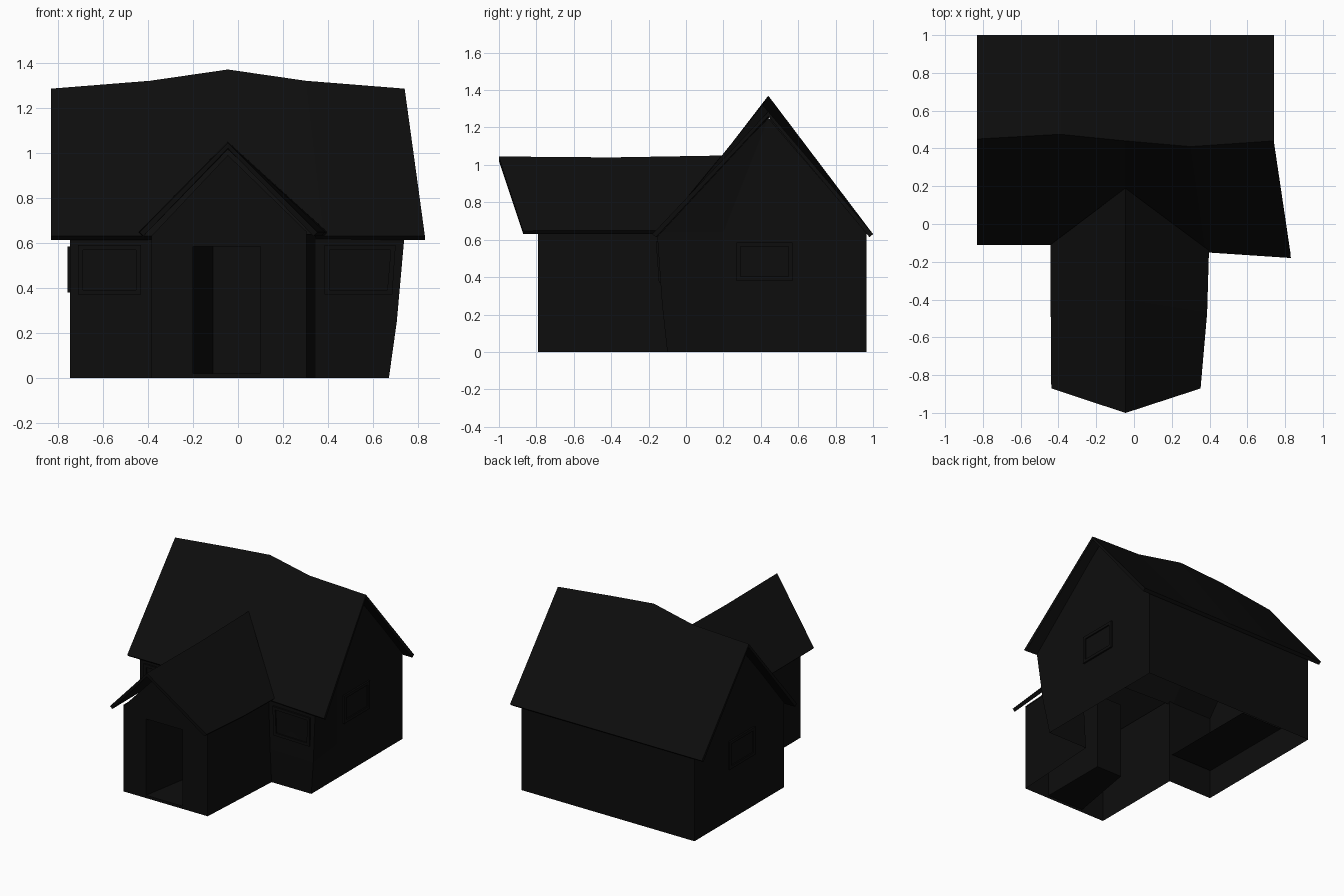
import bpy, bmesh
from mathutils import Vector

if "Cube" in bpy.data.objects:
    bpy.data.objects.remove(bpy.data.objects["Cube"])

mat = bpy.data.materials.new("dark")
mat.diffuse_color = (0.004, 0.004, 0.004, 1)
mat.use_nodes = True
mat.node_tree.nodes["Principled BSDF"].inputs["Base Color"].default_value = mat.diffuse_color


def make(name, verts, faces, thick=0):
    me = bpy.data.meshes.new(name)
    me.from_pydata(verts, [], faces)
    bm = bmesh.new()
    bm.from_mesh(me)
    bm.normal_update()
    bm.to_mesh(me)
    bm.free()
    me.materials.append(mat)
    ob = bpy.data.objects.new(name, me)
    bpy.context.collection.objects.link(ob)
    if thick:
        m = ob.modifiers.new("thickness", 'SOLIDIFY')
        m.thickness, m.offset = thick, -1
    return ob


def roof(name, rows, thick):
    # rows of equal length, stitched together into a sheet
    n = len(rows[0])
    verts = [p for r in rows for p in r]
    faces = [(r * n + i, r * n + i + 1, (r + 1) * n + i + 1, (r + 1) * n + i)
             for r in range(len(rows) - 1) for i in range(n - 1)]
    make(name, verts, faces, thick)


# Main roof with a raised, slightly crooked ridge
front = [(-.83, -.11, .63), (-.42, -.11, .63), (-.045, -.13, .63), (.38, -.15, .63), (.83, -.18, .63)]
ridge = [(-.83, .45, 1.285), (-.39, .475, 1.32), (-.045, .44, 1.37), (.30, .41, 1.32), (.74, .44, 1.285)]
back = [(x, 1.0, .63) for x in (-.83, -.39, -.045, .30, .74)]
roof("main_roof", [front, ridge, back], .025)

# Porch roof running into the main roof
left = [(-.42, -.87, .63), (-.423, -.47, .63), (-.425, -.11, .63)]
top = [(-.045, -1.0, 1.02), (-.045, -.40, 1.015), (-.045, .19, 1.025)]
right = [(.335, -.87, .63), (.37, -.47, .63), (.38, -.14, .63)]
roof("porch_roof", [right[::-1], top[::-1], left[::-1]], .025)

# Walls: T-shaped outline lofted from the ground to the eaves, open below
base = [(-.745, .965), (-.745, -.08), (-.385, -.08), (-.385, -.79), (.305, -.79),
        (.345, -.10), (.67, -.10), (.67, .20), (.67, .965)]
lean = {5: (0, -.035), 6: (.07, -.055)}
levels = [(0, 0), (.25, .5), (.64, 1)]
verts = []
for z, k in levels:
    for i, (x, y) in enumerate(base):
        dx, dy = lean.get(i, (0, 0))
        verts.append((x + dx * k, y + dy * k, z))
n = len(base)
faces = [(l * n + i, l * n + (i + 1) % n, (l + 1) * n + (i + 1) % n, (l + 1) * n + i)
         for l in range(2) for i in range(n) if i != 3]
t = 2 * n
verts += [(-.745, .45, 1.25), (.67, .44, 1.25)]
L, R = 3 * n, 3 * n + 1
faces += [(t, t + 1, L), (t + 6, t + 7, R), (t + 7, t + 8, R)]
make("walls", verts, faces)

# Porch front wall with a doorway
outline = [(-.385, 0), (-.2, 0), (-.2, .585), (.1, .585), (.1, 0), (.305, 0),
           (.305, .25), (.34, .63), (-.045, .99), (-.385, .63)]
outline[7] = (.305, .65)
make("porch_front", [(x, -.79, z) for x, z in outline], [tuple(range(len(outline)))])

# Doorway passage, narrowing inwards on the left
dv = [(-.2, -.79, .02), (.1, -.79, .02), (.1, -.27, .02), (-.11, -.27, .02)]
dv += [(x, y, .585) for x, y, z in dv]
make("doorway", dv, [(0, 1, 2, 3), (7, 6, 5, 4), (0, 3, 7, 4), (2, 1, 5, 6), (3, 2, 6, 7)])
make("threshold", [(-.2, -.79, 0), (.1, -.79, 0), (.1, -.79, .02), (-.2, -.79, .02)], [(0, 1, 2, 3)])


# Windows: slim raised frame around a pane
def window(name, corners, out):
    out = Vector(out)
    c = [Vector(p) for p in corners]
    mid = sum(c, Vector()) / 4
    inner = []
    for p in c:
        d = p - mid
        h = Vector((d.x, d.y, 0))
        inner.append(mid + h * (1 - .022 / h.length) + Vector((0, 0, d.z * (1 - .022 / abs(d.z)))))
    rings = [c, [p + out * .012 for p in c], [p + out * .012 for p in inner],
             [p + out * .003 for p in inner]]
    vs = [p for r in rings for p in r]
    fs = [(r * 4 + i, r * 4 + (i + 1) % 4, r * 4 + 4 + (i + 1) % 4, r * 4 + 4 + i)
          for r in range(3) for i in range(4)]
    make(name, vs, fs + [(12, 13, 14, 15)])


window("front_window_left", [(-.71, -.08, .37), (-.43, -.08, .37), (-.43, -.08, .59), (-.71, -.08, .59)], (0, -1, 0))
window("front_window_right", [(.385, -.123, .37), (.685, -.133, .37), (.70, -.149, .59), (.385, -.135, .59)], (0, -1, 0))
window("side_window_right", [(.67, .27, .38), (.67, .57, .38), (.67, .57, .585), (.67, .27, .585)], (1, 0, 0))
window("side_window_left", [(-.745, .57, .38), (-.745, .27, .38), (-.745, .27, .585), (-.745, .57, .585)], (-1, 0, 0))

# Raised floor in the front left corner, seen from below
make("inner_floor", [(-.74, -.07, .21), (-.74, .68, .21), (-.40, .68, .21), (-.40, -.07, .21)], [(0, 1, 2, 3)])
